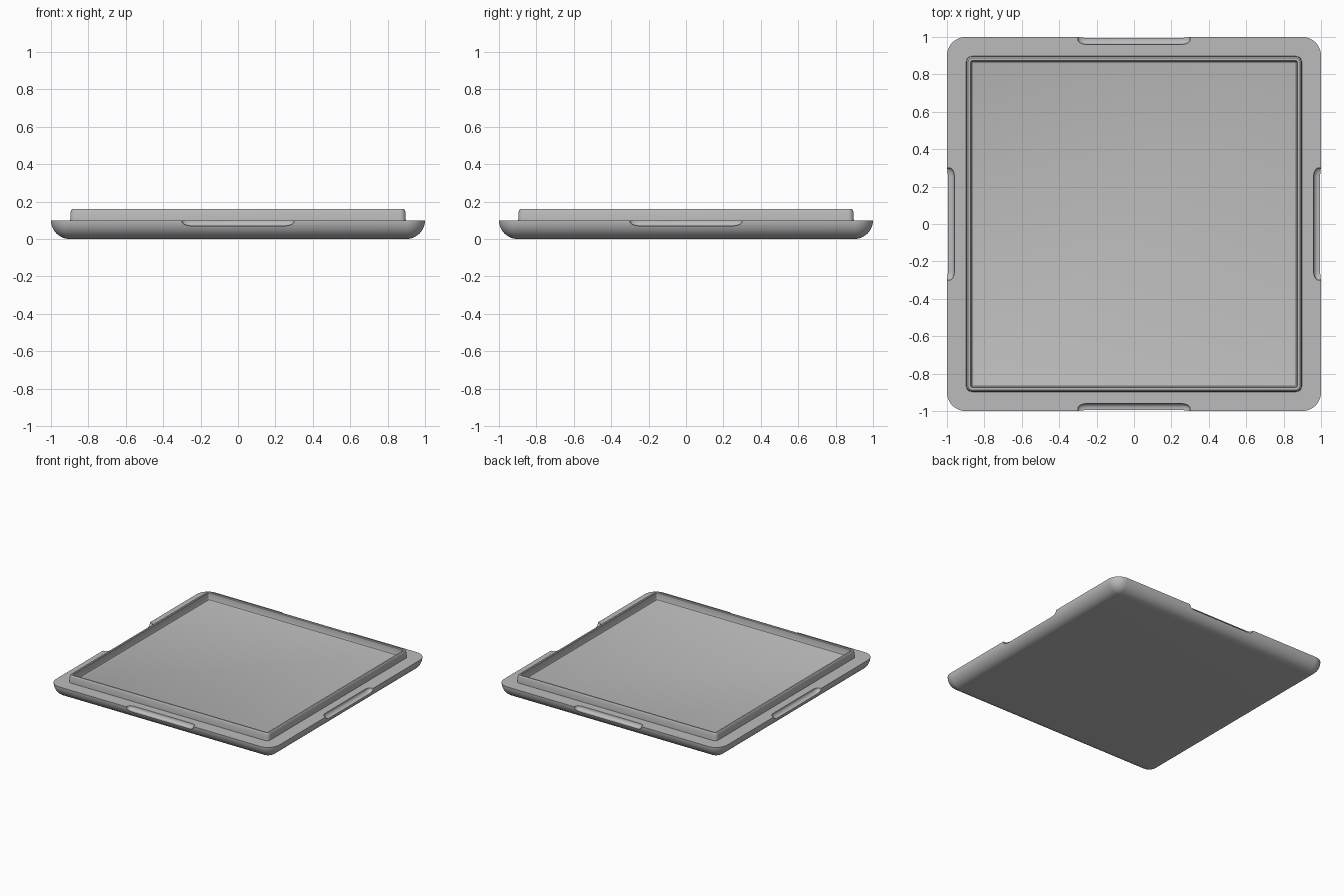
import bpy, bmesh, math

old = bpy.data.objects.get("Cube")
if old:
    bpy.data.objects.remove(old, do_unlink=True)

grey = bpy.data.materials.new("plain grey")
grey.use_nodes = True
grey.diffuse_color = (0.5, 0.5, 0.5, 1)
bsdf = next(n for n in grey.node_tree.nodes if n.type == 'BSDF_PRINCIPLED')
bsdf.inputs["Base Color"].default_value = (0.5, 0.5, 0.5, 1)


def rounded_square(bm, half, radius, z, steps=12):
    """Ring of vertices around a square with rounded corners."""
    ring = []
    for corner in range(4):
        mid = math.radians(45 + 90 * corner)
        cx = math.copysign(half - radius, math.cos(mid))
        cy = math.copysign(half - radius, math.sin(mid))
        for i in range(steps + 1):
            a = math.radians(90 * (corner + i / steps))
            ring.append(bm.verts.new((cx + radius * math.cos(a), cy + radius * math.sin(a), z)))
    return ring


def add_object(name, bm):
    bmesh.ops.recalc_face_normals(bm, faces=bm.faces)
    mesh = bpy.data.meshes.new(name)
    bm.to_mesh(mesh)
    bm.free()
    mesh.materials.append(grey)
    obj = bpy.data.objects.new(name, mesh)
    bpy.context.collection.objects.link(obj)
    return obj


# Lid profile (half width, corner radius, height): rounded underside first
profile = []
for i in range(13):
    a = math.pi / 2 * i / 12
    out = 0.1 * math.sin(a)
    profile.append((0.9 + out, max(out, 0.004), 0.1 - 0.1 * math.cos(a)))
# Flat flange, raised rim, and the sunken floor inside it
profile += [(0.897, 0.03, 0.1), (0.896, 0.03, 0.14), (0.892, 0.026, 0.155), (0.887, 0.022, 0.16),
            (0.875, 0.012, 0.16), (0.871, 0.01, 0.156), (0.87, 0.01, 0.11),
            (0.867, 0.008, 0.103), (0.86, 0.006, 0.1)]

bm = bmesh.new()
rings = [rounded_square(bm, *p) for p in profile]
for low, high in zip(rings, rings[1:]):
    for i in range(len(low)):
        j = (i + 1) % len(low)
        bm.faces.new((low[i], low[j], high[j], high[i]))
bm.faces.new(rings[0][::-1])
bm.faces.new(rings[-1])
lid = add_object("lid", bm)

# Finger notches in the middle of each side
for side in ("front", "right", "back", "left"):
    turn = ("front", "right", "back", "left").index(side) * math.pi / 2
    bm = bmesh.new()
    bmesh.ops.create_cube(bm, size=1)
    for v in bm.verts:
        v.co = (v.co.x * 0.3, v.co.y * 0.2 - 1.06, 0.13 + v.co.z * 0.12)
    bmesh.ops.bevel(bm, geom=bm.edges[:], offset=0.025, segments=6, profile=0.5, affect='EDGES')
    for v in bm.verts:
        v.co.x *= 2
    cutter = add_object(side + "_notch_cutter", bm)
    cutter.rotation_euler.z = turn
    cutter.hide_render = True
    cutter.hide_viewport = True
    cutter.display_type = 'WIRE'
    cut = lid.modifiers.new(side + " notch", 'BOOLEAN')
    cut.operation = 'DIFFERENCE'
    cut.solver = 'EXACT'
    cut.object = cutter

# Smooth the curved parts, keep the edges crisp
bpy.ops.object.select_all(action='DESELECT')
lid.select_set(True)
bpy.context.view_layer.objects.active = lid
for mod in [m.name for m in lid.modifiers]:
    bpy.ops.object.modifier_apply(modifier=mod)
bpy.ops.object.shade_smooth_by_angle(angle=math.radians(30))
for obj in [o for o in bpy.data.objects if o.name.endswith("_notch_cutter")]:
    bpy.data.objects.remove(obj, do_unlink=True)
